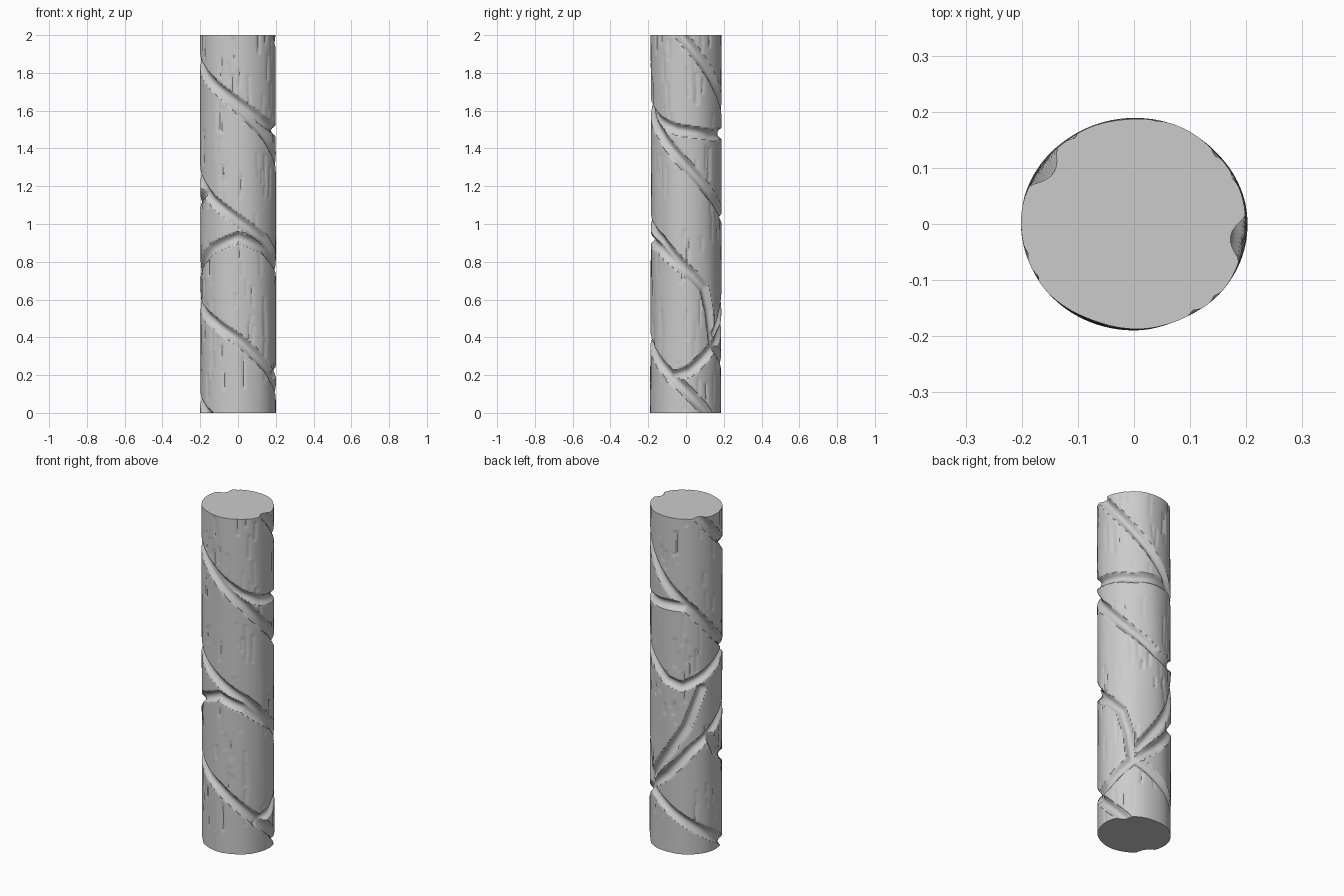
import bpy, bmesh, math, random

if "Cube" in bpy.data.objects:
    bpy.data.objects.remove(bpy.data.objects["Cube"])

random.seed(4)
NT, NZ, H = 160, 260, 2.0
R = 0.194

# Groove paths as (angle in degrees, height); front is -90, right is 0
GROOVES = [
    # upper helix
    [(-225, 2.05), (-180, 1.87), (-135, 1.75), (-90, 1.62), (-45, 1.48), (0, 1.31),
     (45, 1.15), (90, 1.03), (118, 1.0), (160, 1.07), (210, 1.18)],
    # second helix, running to the foot
    [(-15, 2.03), (55, 1.74), (90, 1.6), (135, 1.45), (180, 1.27), (225, 1.13),
     (270, 1.02), (315, 0.92), (360, 0.76), (390, 0.66), (400, 0.54), (408, 0.36),
     (450, 0.27), (495, 0.17), (540, 0.07), (585, -0.03)],
    # lower helix
    [(165, 0.69), (180, 0.58), (225, 0.49), (270, 0.39), (315, 0.26), (360, 0.12),
     (400, -0.02)],
    # horizontal branch
    [(-160, 1.81), (-120, 1.71), (-90, 1.64), (-50, 1.55), (-15, 1.5), (45, 1.47),
     (90, 1.48), (125, 1.48)],
    # crossing groove rising round the back and arching over the front
    [(-25, 0.19), (5, 0.22), (45, 0.34), (90, 0.46), (135, 0.63), (180, 0.75),
     (225, 0.87), (270, 0.93), (315, 0.87), (370, 0.73)],
    # short rear branch
    [(150, 0.98), (125, 0.76), (95, 0.6), (55, 0.42)],
]

depth = [[0.0] * NT for _ in range(NZ + 1)]
crack = [[0.0] * NT for _ in range(NZ + 1)]
step_s, step_z = 2 * math.pi * R / NT, H / NZ


def carve(field, a, b, width, deep, power):
    """Cut a tapered-wall channel between two surface points (arc length, height)."""
    (s0, z0), (s1, z1) = a, b
    ds, dz = s1 - s0, z1 - z0
    n2 = ds * ds + dz * dz
    for j in range(max(0, math.floor((min(z0, z1) - width) / step_z)),
                   min(NZ, math.ceil((max(z0, z1) + width) / step_z)) + 1):
        for i in range(math.floor((min(s0, s1) - width) / step_s),
                       math.ceil((max(s0, s1) + width) / step_s) + 1):
            s, z = i * step_s, j * step_z
            t = max(0, min(1, ((s - s0) * ds + (z - z0) * dz) / n2))
            d = math.hypot(s - s0 - t * ds, z - z0 - t * dz) / width
            if d < 1:
                k = i % NT
                field[j][k] = max(field[j][k], deep * (1 - d ** power))


for path in GROOVES:
    pts = [(math.radians(a) * R, z) for a, z in path]
    for a, b in zip(pts, pts[1:]):
        carve(depth, a, b, 0.03, 0.024, 2.2)

# Fine vertical bark cracks
for _ in range(170):
    s, z = random.uniform(0, 2 * math.pi * R), random.uniform(0, H)
    length = random.uniform(0.05, 0.17)
    carve(crack, (s, z), (s + random.uniform(-0.008, 0.008), z + length),
          random.uniform(0.009, 0.014), random.uniform(0.002, 0.006), 1)

# Log body: slightly oval rings pushed inward by grooves and cracks
bm = bmesh.new()
rings = []
for j in range(NZ + 1):
    z, ring = j * step_z, []
    for i in range(NT):
        t = 2 * math.pi * i / NT
        r = R + 0.004 * math.cos(2 * t) + 0.0015 * math.sin(3 * t + 2 * z)
        r += 0.001 * math.sin(7 * t + 3 * z)
        r -= max(depth[j][i], crack[j][i])
        ring.append(bm.verts.new((r * math.cos(t) * 1.01, r * math.sin(t) * 0.985, z)))
    rings.append(ring)
for lo, hi in zip(rings, rings[1:]):
    for i in range(NT):
        k = (i + 1) % NT
        bm.faces.new((lo[i], lo[k], hi[k], hi[i]))
bm.faces.new(rings[0][::-1])
bm.faces.new(rings[-1])
mesh = bpy.data.meshes.new("carved_log")
bm.to_mesh(mesh)
bm.free()
log = bpy.data.objects.new("carved_log", mesh)
bpy.context.collection.objects.link(log)
bpy.context.view_layer.objects.active = log
log.select_set(True)
bpy.ops.object.shade_smooth_by_angle(angle=math.radians(30))
